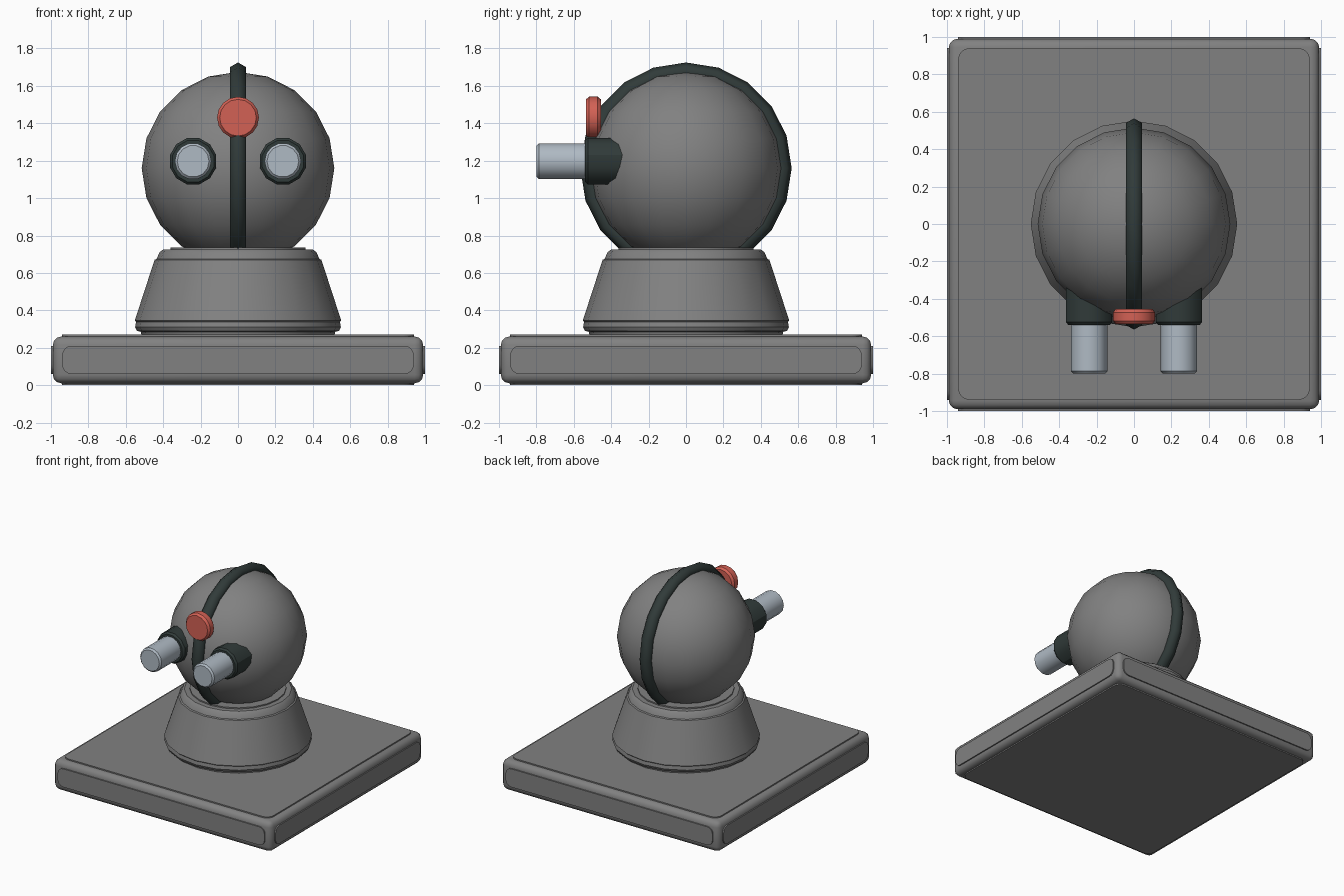
import bpy, bmesh, math
from mathutils import Matrix

if "Cube" in bpy.data.objects:
    bpy.data.objects.remove(bpy.data.objects["Cube"])


def material(name, rgb):
    m = bpy.data.materials.new(name)
    m.diffuse_color = (*rgb, 1)
    m.use_nodes = True
    m.node_tree.nodes["Principled BSDF"].inputs["Base Color"].default_value = m.diffuse_color
    return m


GREY = material("mid grey", (0.22, 0.22, 0.22))
DARK = material("dark green grey", (0.03, 0.043, 0.041))
LIGHT = material("pale steel", (0.43, 0.49, 0.55))
RED = material("soft red", (0.65, 0.12, 0.09))
FRONT = Matrix.Rotation(math.pi / 2, 4, 'X')   # turns +z towards -y


def finish(name, bm, mat, angle=30):
    bmesh.ops.recalc_face_normals(bm, faces=bm.faces)
    me = bpy.data.meshes.new(name)
    bm.to_mesh(me)
    bm.free()
    ob = bpy.data.objects.new(name, me)
    bpy.context.collection.objects.link(ob)
    me.materials.append(mat)
    bpy.ops.object.select_all(action='DESELECT')
    ob.select_set(True)
    bpy.context.view_layer.objects.active = ob
    bpy.ops.object.shade_smooth_by_angle(angle=math.radians(angle))
    return ob


def lathe(name, profile, sides, mat, loc=(0, 0, 0), rot=Matrix(), phase=0):
    """Revolve (radius, height) points; the two end points lie on the axis."""
    bm = bmesh.new()
    rings = []
    for r, h in profile:
        n = sides if r > 0 else 1
        rings.append([bm.verts.new((r * math.cos(phase + math.tau * i / sides),
                                    r * math.sin(phase + math.tau * i / sides), h)) for i in range(n)])
    for a, b in zip(rings, rings[1:]):
        for i in range(sides):
            j = (i + 1) % sides
            if len(a) == 1:
                bm.faces.new((a[0], b[i], b[j]))
            elif len(b) == 1:
                bm.faces.new((a[i], a[j], b[0]))
            else:
                bm.faces.new((a[i], a[j], b[j], b[i]))
    bm.transform(Matrix.Translation(loc) @ rot)
    return finish(name, bm, mat)


def box(name, size, z, mat, radius, segments, axis=None):
    """Box with all edges rounded, or only those parallel to one axis."""
    bm = bmesh.new()
    bmesh.ops.create_cube(bm, size=1)
    bm.transform(Matrix.Translation((0, 0, z)) @ Matrix.Diagonal((*size, 1)))
    edges = [e for e in bm.edges if axis is None
             or abs((e.verts[0].co - e.verts[1].co).normalized()[axis]) > 0.9]
    bmesh.ops.bevel(bm, geom=edges, offset=radius, segments=segments,
                    profile=0.5, affect='EDGES')
    return finish(name, bm, mat)


# Base slab with slightly raised panels on every side
box("base_slab", (1.98, 1.98, 0.25), 0.135, GREY, 0.045, 3)
box("side_panels", (2.0, 1.88, 0.15), 0.135, GREY, 0.05, 4, 0)
box("front_back_panels", (1.88, 2.0, 0.15), 0.135, GREY, 0.05, 4, 1)
box("top_bottom_panels", (1.88, 1.88, 0.27), 0.135, GREY, 0.06, 4, 2)

# Tapered pedestal with rounded rims
lathe("pedestal", [(0, 0.265), (0.515, 0.265), (0.52, 0.285), (0.54, 0.29), (0.55, 0.31),
                   (0.545, 0.338), (0.552, 0.345), (0.446, 0.67), (0.435, 0.675),
                   (0.42, 0.71), (0.40, 0.725), (0.36, 0.725), (0.36, 0.735), (0, 0.735)],
      20, GREY)

# Ball head
bm = bmesh.new()
bmesh.ops.create_uvsphere(bm, u_segments=20, v_segments=10, radius=0.515)
bm.transform(Matrix.Translation((0, 0, 1.16)))
finish("ball_head", bm, GREY, 60)

# Band over the head, a six-sided ring
bpy.ops.mesh.primitive_torus_add(major_segments=20, minor_segments=6, major_radius=0.515,
                                 minor_radius=0.05, location=(0, 0, 1.16),
                                 rotation=(0, math.pi / 2, 0))
band = bpy.context.object
band.name = "head_band"
band.data.materials.append(DARK)
bpy.ops.object.shade_smooth_by_angle(angle=math.radians(70))

# Twin barrels in dark collars
for side, x in (("left", -0.24), ("right", 0.24)):
    lathe(side + "_collar", [(0, 0.25), (0.128, 0.25), (0.128, 0.525), (0.115, 0.54), (0, 0.54)],
          12, DARK, (x, 0, 1.197), FRONT, math.pi / 12)
    lathe(side + "_barrel", [(0, 0.4), (0.098, 0.4), (0.098, 0.787), (0.085, 0.80), (0, 0.80)],
          14, LIGHT, (x, 0, 1.197), FRONT)

# Round button on the forehead
lathe("red_button", [(0, 0.455), (0.098, 0.455), (0.112, 0.472), (0.112, 0.518),
                     (0.098, 0.535), (0, 0.535)], 16, RED, (0, 0, 1.43), FRONT)
